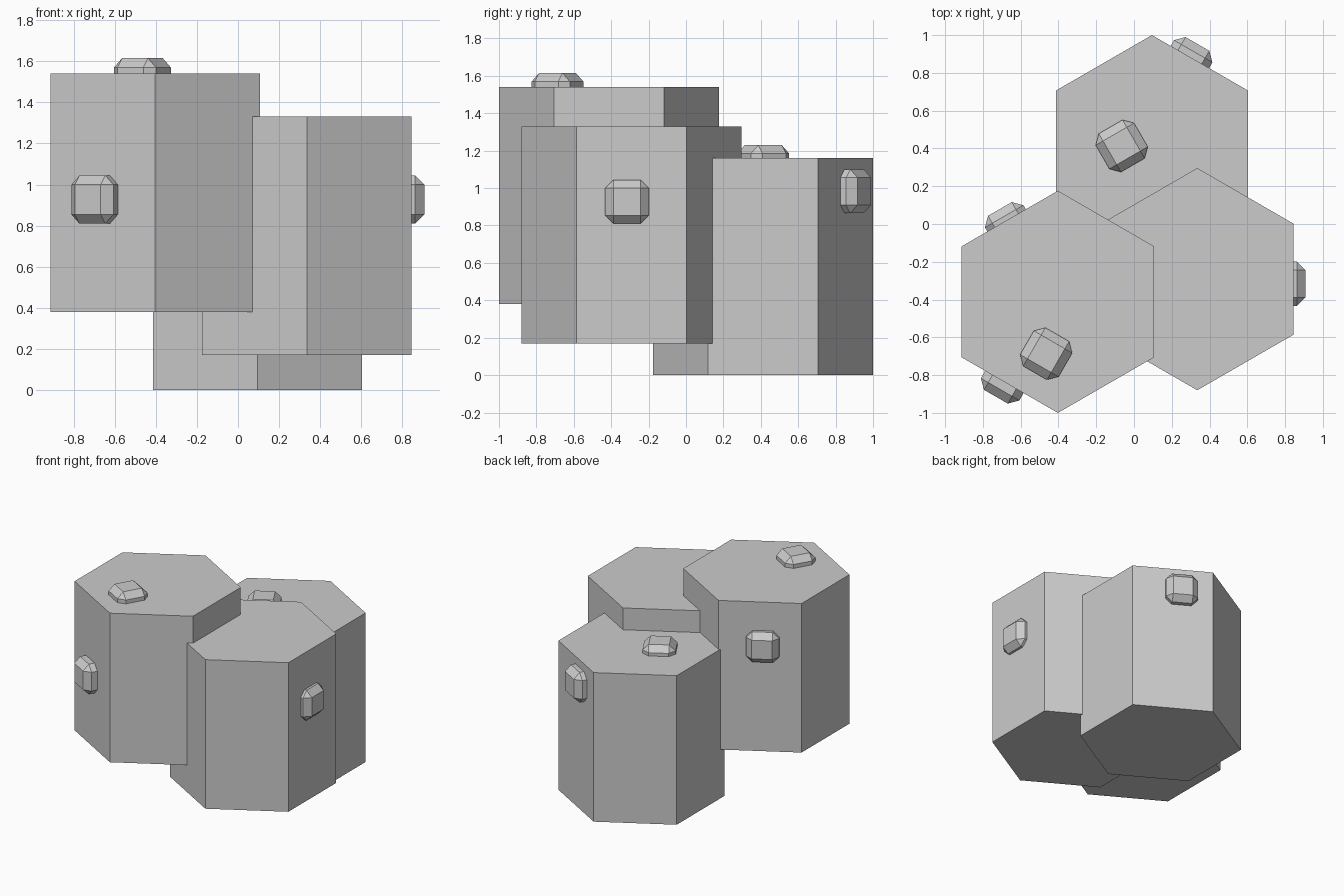
import bpy
import math
from mathutils import Matrix

if "Cube" in bpy.data.objects:
    bpy.data.objects.remove(bpy.data.objects["Cube"])

R = 0.588                               # hexagon corner radius
APOTHEM = R * math.cos(math.pi / 6)
HEIGHT = 1.16
SIZE, CHAMFER = 0.235, 0.045            # stud cube and its bevel


def column(name, x, y, z):
    """Hexagonal prism with corners pointing along y."""
    bpy.ops.mesh.primitive_cylinder_add(vertices=6, radius=R, depth=HEIGHT,
                                        location=(x, y, z + HEIGHT / 2))
    bpy.context.object.name = name


def stud(name, matrix):
    """Chamfered cube, half sunk into a column."""
    bpy.ops.mesh.primitive_cube_add(size=SIZE)
    ob = bpy.context.object
    ob.name = name
    ob.matrix_world = matrix
    bev = ob.modifiers.new("chamfer", 'BEVEL')
    bev.width = CHAMFER
    bev.segments = 1


def top_stud(name, x, y, top, angle):
    stud(name, Matrix.Translation((x, y, top - SIZE / 2))
         @ Matrix.Rotation(math.radians(angle), 4, 'Z'))


def side_stud(name, col, angle, shift, z, out):
    """Stud on the column side facing angle, moved along the side by shift."""
    local = Matrix.Translation((APOTHEM + out - SIZE / 2, shift, 0))
    stud(name, Matrix.Translation((col[0], col[1], z))
         @ Matrix.Rotation(math.radians(angle), 4, 'Z') @ local)


# Three stepped columns (x, y, base height)
tall, middle, low = (-0.403, -0.412, 0.38), (0.335, -0.292, 0.17), (0.095, 0.412, 0.0)
column("tall_column", *tall)
column("middle_column", *middle)
column("low_column", *low)

# Studs on the tops
top_stud("tall_top_stud", -0.465, -0.687, 1.615, -30)
top_stud("low_top_stud", -0.065, 0.413, 1.23, 30)

# Studs on the sides
side_stud("tall_front_stud", tall, 240, -0.033, 0.927, 0.09)
side_stud("tall_back_stud", tall, 120, 0.02, 1.2, 0.07)
side_stud("middle_side_stud", middle, 0, -0.024, 0.927, 0.063)
side_stud("low_back_stud", low, 60, 0.062, 0.983, 0.08)
